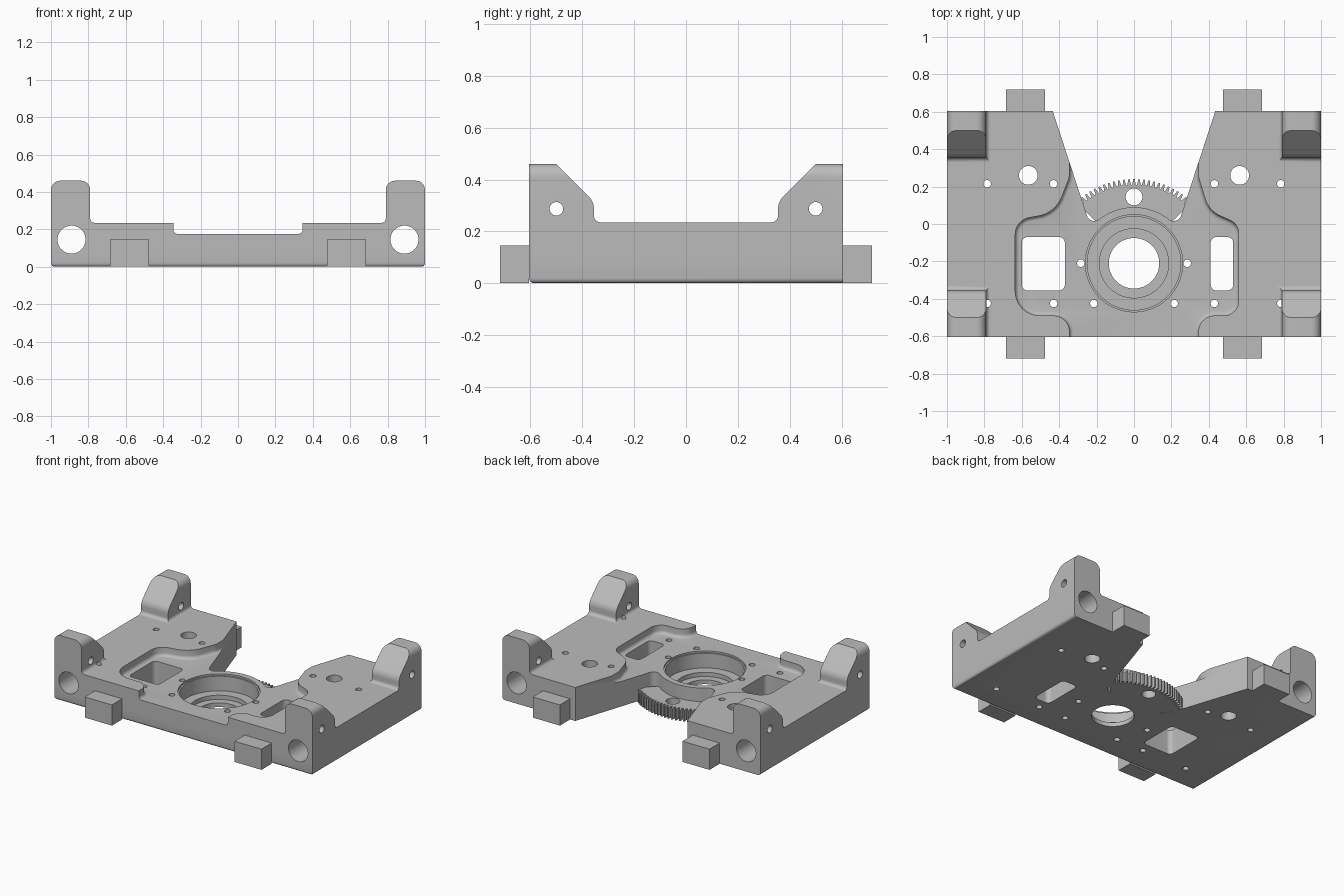
import bpy, bmesh, math
from mathutils import Vector

cube = bpy.data.objects.get("Cube")
if cube:
    bpy.data.objects.remove(cube, do_unlink=True)

grey = bpy.data.materials.new("machined_grey")
grey.use_nodes = True
grey.diffuse_color = (0.5, 0.5, 0.5, 1)
grey.node_tree.nodes["Principled BSDF"].inputs["Base Color"].default_value = (0.5, 0.5, 0.5, 1)

TOP, DECK, EDGE = 0.235, 0.175, 0.605
HUB = Vector((0, -0.21))


def rounded(points, steps=8):
    """Polygon from (u, v, radius) corners, each corner filleted."""
    out = []
    for i, (u, v, r) in enumerate(points):
        p = Vector((u, v))
        if r == 0:
            out.append(p)
            continue
        a = (Vector(points[i - 1][:2]) - p).normalized()
        b = (Vector(points[(i + 1) % len(points)][:2]) - p).normalized()
        half = a.angle(b) / 2
        t = r / math.tan(half)
        centre = p + (a + b).normalized() * r / math.sin(half)
        start, end = p + a * t - centre, p + b * t - centre
        for k in range(steps + 1):
            out.append(centre + start.lerp(end, k / steps).normalized() * r)
    return out


def prism(name, outline, lo, hi, axis="z", bevel=None, width=0.02):
    """Extrude an outline along an axis; bevel edges whose vertices pass a test."""
    place = {"z": lambda u, v, w: (u, v, w),
             "y": lambda u, v, w: (u, w, v),
             "x": lambda u, v, w: (w, u, v)}[axis]
    bm = bmesh.new()
    bottom = [bm.verts.new(place(u, v, lo)) for u, v in outline]
    top = [bm.verts.new(place(u, v, hi)) for u, v in outline]
    bm.faces.new(bottom)
    bm.faces.new(top)
    n = len(outline)
    for i in range(n):
        j = (i + 1) % n
        bm.faces.new((bottom[i], bottom[j], top[j], top[i]))
    bmesh.ops.recalc_face_normals(bm, faces=bm.faces)
    if bevel:
        edges = [e for e in bm.edges if all(bevel(v.co) for v in e.verts)]
        bmesh.ops.bevel(bm, geom=edges, offset=width, segments=4, profile=0.5, affect="EDGES")
    mesh = bpy.data.meshes.new(name)
    bm.to_mesh(mesh)
    bm.free()
    mesh.materials.append(grey)
    obj = bpy.data.objects.new(name, mesh)
    bpy.context.collection.objects.link(obj)
    return obj


def circle(u, v, r, n=48):
    return [Vector((u + r * math.cos(math.tau * k / n), v + r * math.sin(math.tau * k / n)))
            for k in range(n)]


def box(u0, u1, v0, v1, r=0):
    return rounded([(u0, v0, r), (u1, v0, r), (u1, v1, r), (u0, v1, r)])


def combine(target, tool, operation):
    """Apply a boolean and discard the tool object."""
    mod = target.modifiers.new("bool", "BOOLEAN")
    mod.operation, mod.object, mod.solver = operation, tool, "EXACT"
    bpy.context.view_layer.objects.active = target
    bpy.ops.object.modifier_apply(modifier=mod.name)
    bpy.data.objects.remove(tool, do_unlink=True)


def cut(outline, lo, hi, axis="z", **kw):
    combine(body, prism("cutter", outline, lo, hi, axis, **kw), "DIFFERENCE")


# Base plate with the tapered rear notch curving round the hub
right_side = [(1, -EDGE, 0), (1, EDGE, 0), (0.435, EDGE, 0), (0.24, 0.01, 0.04)]
hub_arc = [(0.3 * math.cos(a), HUB.y + 0.3 * math.sin(a), 0)
           for a in (math.radians(50 + 5 * k) for k in range(17))]
left_side = [(-x, y, r) for x, y, r in reversed(right_side)]
body = prism("base_body", rounded(right_side + hub_arc + left_side), 0, TOP,
             bevel=lambda c: abs(c.x) > 0.99 and c.z < 0.01)

# Sunken centre deck with a filleted border
pocket = [(0.345, -0.7, 0), (0.345, -0.49, 0.085), (0.56, -0.49, 0.08), (0.56, 0.0, 0.08),
          (0.4, 0.07, 0.15), (0.345, 0.25, 0.1), (0.345, 0.4, 0),
          (-0.345, 0.4, 0), (-0.345, 0.25, 0.1), (-0.42, 0.06, 0.16), (-0.635, 0.02, 0.09),
          (-0.635, -0.49, 0.13), (-0.345, -0.49, 0.085), (-0.345, -0.7, 0)]
cut(rounded(pocket), DECK, 0.4, bevel=lambda c: c.z < DECK + 0.01, width=0.022)

# Corner lugs: front profile intersected with side profile
front = [(1, 0.1, 0), (1, 0.46, 0.05), (0.79, 0.46, 0.05), (0.79, TOP, 0.022),
         (0.76, TOP, 0), (0.76, 0.1, 0)]
side = [(EDGE, 0.1, 0), (EDGE, 0.46, 0), (0.5, 0.46, 0), (0.355, 0.315, 0.07),
        (0.355, TOP, 0.025), (0.32, TOP, 0), (0.32, 0.1, 0)]
for sx in (-1, 1):
    for sy in (-1, 1):
        lug = prism("corner_lug", rounded([(sx * u, v, r) for u, v, r in front]),
                    *sorted((sy * 0.3, sy * EDGE)), "y")
        trim = prism("lug_trim", rounded([(sy * u, v, r) for u, v, r in side]),
                     *sorted((sx * 0.7, sx * 1.0)), "x")
        combine(lug, trim, "INTERSECT")
        combine(body, lug, "UNION")

# Toothed sector behind the hub
def polar(r, degrees):
    a = math.radians(degrees)
    return HUB + Vector((r * math.cos(a), r * math.sin(a)))

pitch = 3.5
sector = []
for k in range(-12, 13):
    mid = 90 + k * pitch
    sector += [polar(r, mid + s * pitch) for r, s in
               ((0.42, -0.36), (0.45, -0.16), (0.45, 0.16), (0.42, 0.36))]
sector += [polar(0.28, 132 - 4 * k) for k in range(22)]
combine(body, prism("gear_sector", sector, 0, 0.08), "UNION")

# Stepped bearing seat with a chamfered rim
for radius, floor in ((0.25, 0.06), (0.185, 0.03), (0.135, -0.1), (0.26, DECK - 0.012)):
    cut(circle(HUB.x, HUB.y, radius, 72), floor, 0.4)

# Deck windows
for x0, x1 in ((-0.6, -0.37), (0.41, 0.53)):
    cut(box(x0, x1, -0.355, -0.07, 0.03), -0.1, 0.4)

# Drilled holes
cut(circle(0, 0.145, 0.045), -0.1, 0.4)
for s in (-1, 1):
    cut(circle(s * 0.565, 0.26, 0.05), -0.1, 0.4)
    cut(circle(s * 0.89, 0.145, 0.075), -0.8, 0.8, "y")
    for x, y in ((0.43, 0.215), (0.785, 0.215), (0.285, -0.21), (0.43, -0.425),
                 (0.215, -0.425), (0.785, -0.425)):
        cut(circle(s * x, y, 0.02, 24), -0.1, 0.25)
    cut(circle(s * 0.5, 0.287, 0.026, 32), -1.2, 1.2, "x")

# Mounting pegs at front and back
parts = [body]
for sx, hand in ((-1, "right"), (1, "left")):
    for sy, end in ((-1, "front"), (1, "back")):
        x0, x1 = sorted((sx * 0.475, sx * 0.685))
        parts.append(prism(f"{end}_{hand}_peg", box(x0, x1, 0, 0.145),
                           *sorted((sy * EDGE, sy * 0.718)), "y"))

# Smooth the curved walls, keep machined edges sharp
bpy.ops.object.select_all(action="DESELECT")
for obj in parts:
    obj.select_set(True)
bpy.context.view_layer.objects.active = body
bpy.ops.object.shade_smooth_by_angle(angle=math.radians(30))
